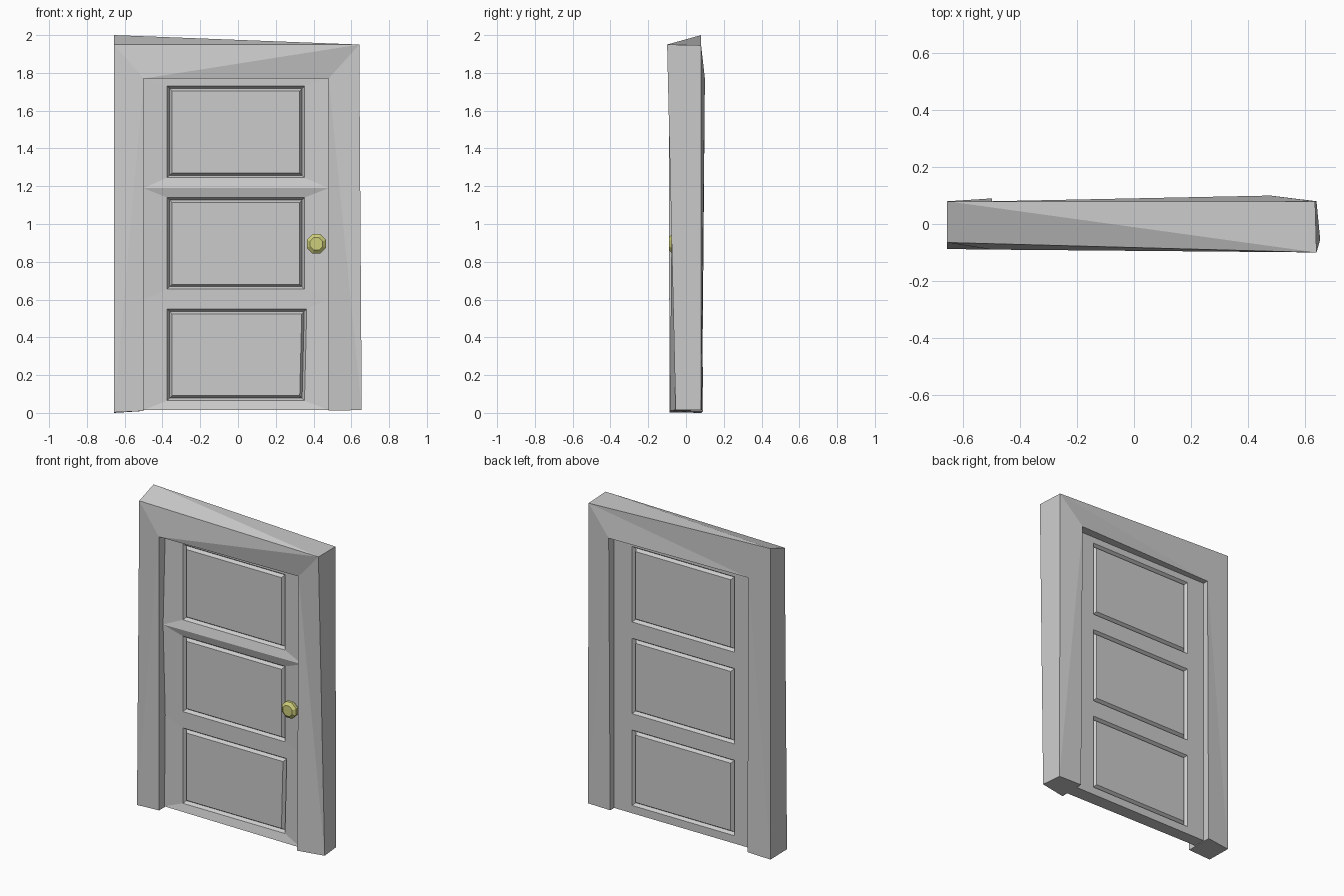
import bpy, bmesh, math

if "Cube" in bpy.data.objects:
    bpy.data.objects.remove(bpy.data.objects["Cube"])


def finish(bm, name, recalc=True):
    if recalc:
        bmesh.ops.recalc_face_normals(bm, faces=bm.faces)
    mesh = bpy.data.meshes.new(name)
    bm.to_mesh(mesh)
    bm.free()
    ob = bpy.data.objects.new(name, mesh)
    bpy.context.collection.objects.link(ob)
    return ob


# Door frame: U-shaped outline with uneven, hand-cut corners
# order: outer left bottom/top, outer right top/bottom, inner right bottom/top, inner left top/bottom
front = [(-.657, -.088, .003), (-.657, -.065, 1.95), (.642, -.1, 1.95), (.655, -.055, .015),
         (.48, -.085, .012), (.48, -.07, 1.77), (-.5, -.09, 1.77), (-.5, -.088, .01)]
back = [(-.657, .08, 0), (-.657, .08, 2.0), (.637, .08, 1.946), (.642, .08, .015),
        (.48, .085, .015), (.48, .1, 1.77), (-.5, .08, 1.77), (-.5, .09, .01)]
bm = bmesh.new()
f = [bm.verts.new(p) for p in front]
b = [bm.verts.new(p) for p in back]
for loop in (f, b):
    for tri in ((0, 1, 6), (0, 6, 7), (1, 2, 6), (2, 5, 6), (2, 3, 5), (3, 4, 5)):
        bm.faces.new([loop[i] for i in tri])
for i in range(8):
    j = (i + 1) % 8
    if i == 1:  # the sloping top is folded along its diagonal
        bm.faces.new((f[1], f[2], b[1]))
        bm.faces.new((f[2], b[2], b[1]))
    else:
        bm.faces.new((f[i], f[j], b[j], b[i]))
finish(bm, "door_frame")

# Door leaf: three stacked cells per side, each a border around a grooved panel
seams = [.015, .6, 1.19, 1.77]
spans = [(.065, .55), (.655, 1.14), (1.245, 1.73)]
bm = bmesh.new()
panels, bottoms = [], []
for side, y in ((1, -.025), (-1, .045)):
    rows = [[bm.verts.new((x, y, z)) for x in (-.5, .48)] for z in seams]
    bottoms.append(rows[0])
    for k, (z0, z1) in enumerate(spans):
        outer = [rows[k][0], rows[k][1], rows[k + 1][1], rows[k + 1][0]]
        inner = [bm.verts.new((x, y, z)) for x, z in
                 ((-.375, z0), (.352, z0), (.352, z1), (-.375, z1))]
        if side == 1 and k == 0:
            inner[2].co.x += .012
        for i in range(4):
            j = (i + 1) % 4
            quad = [outer[i], outer[j], inner[j], inner[i]]
            bm.faces.new(quad[::side])
        panels.append(bm.faces.new(inner[::side]))
    if side == 1:
        # proud seam above the middle panel and a lip along the bottom
        for v, dy in ((rows[2][0], .022), (rows[2][1], .008),
                      (rows[0][0], .008), (rows[0][1], .02)):
            v.co.y -= dy
(fa, fb), (ba, bb) = bottoms
bm.faces.new((fb, fa, ba, bb))
bm.normal_update()
# V-groove: step in, then back out to the raised panel
for depth in (-.02, .02):
    bmesh.ops.inset_individual(bm, faces=panels, thickness=.013, depth=depth,
                               use_even_offset=True)
finish(bm, "door_leaf", recalc=False)

# Octagonal knob turned around the y axis
bm = bmesh.new()
rings = []
for r, y in ((.028, -.02), (.028, -.045), (.055, -.056), (.055, -.075), (.036, -.09)):
    rings.append([bm.verts.new((.415 + r * math.cos(a), y, .895 + r * math.sin(a)))
                  for a in (math.pi / 8 + k * math.pi / 4 for k in range(8))])
for lo, hi in zip(rings, rings[1:]):
    for k in range(8):
        n = (k + 1) % 8
        bm.faces.new((lo[k], lo[n], hi[n], hi[k]))
bm.faces.new(rings[0])
bm.faces.new(rings[-1])
knob = finish(bm, "door_knob")
brass = bpy.data.materials.new("brass")
brass.diffuse_color = (.62, .62, .2, 1)
brass.use_nodes = True
brass.node_tree.nodes["Principled BSDF"].inputs["Base Color"].default_value = brass.diffuse_color
knob.data.materials.append(brass)
